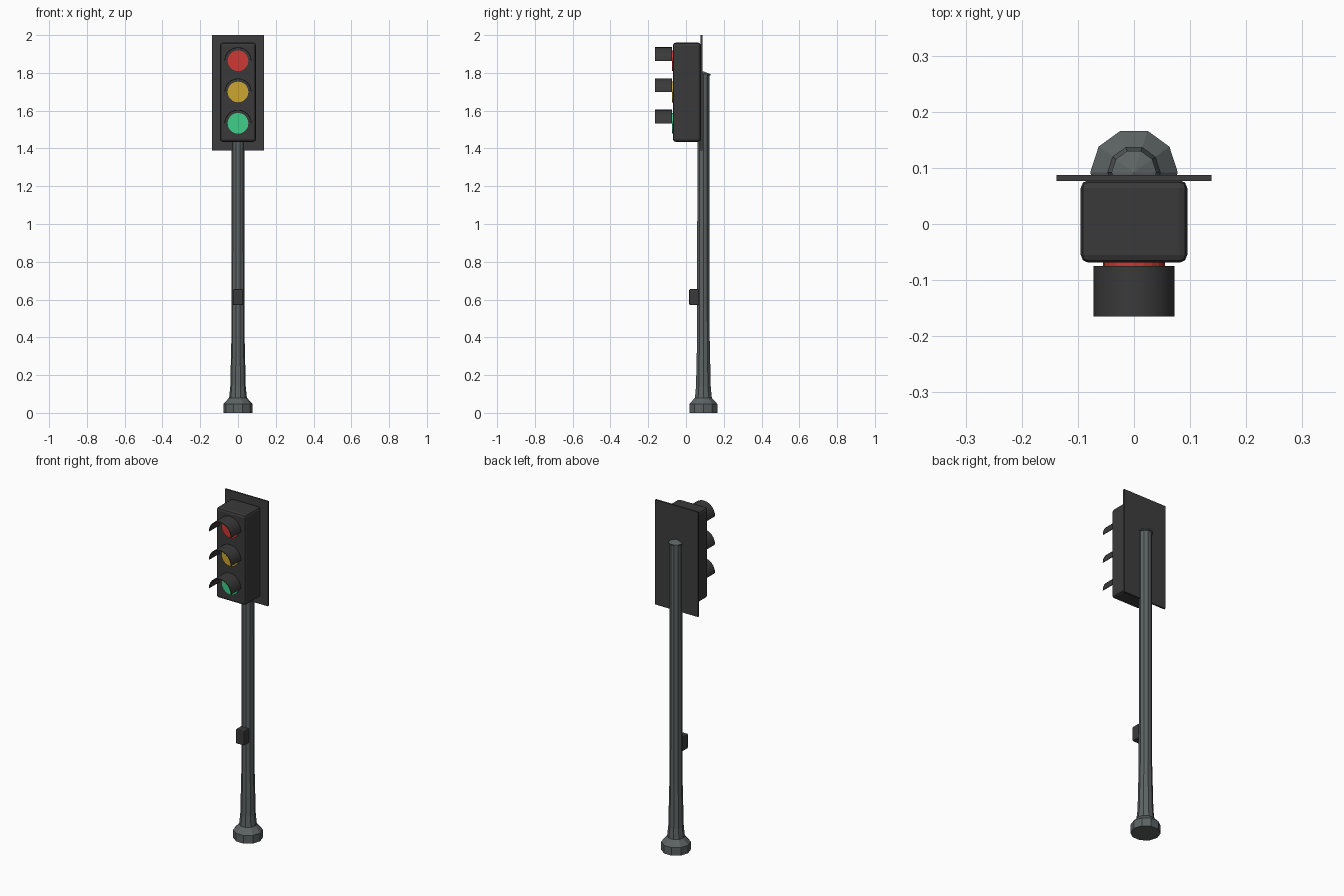
import bpy, bmesh, math
from mathutils import Matrix, Vector

cube = bpy.data.objects.get("Cube")
if cube:
    bpy.data.objects.remove(cube, do_unlink=True)


def material(name, rgb):
    m = bpy.data.materials.new(name)
    m.use_nodes = True
    color = (*rgb, 1)
    m.diffuse_color = color
    m.node_tree.nodes["Principled BSDF"].inputs["Base Color"].default_value = color
    return m


POLE = material("pole grey", (0.11, 0.125, 0.125))
DARK = material("housing charcoal", (0.042, 0.042, 0.042))
PLATE = material("plate charcoal", (0.048, 0.048, 0.048))
RED = material("signal red", (0.62, 0.04, 0.035))
AMBER = material("signal amber", (0.6, 0.38, 0.03))
GREEN = material("signal green", (0.05, 0.62, 0.25))


def finish(name, bm, mat):
    bmesh.ops.recalc_face_normals(bm, faces=bm.faces)
    mesh = bpy.data.meshes.new(name)
    bm.to_mesh(mesh)
    bm.free()
    mesh.materials.append(mat)
    ob = bpy.data.objects.new(name, mesh)
    bpy.context.collection.objects.link(ob)
    return ob


def box(name, low, high, mat, bevel=0):
    low, high = Vector(low), Vector(high)
    bm = bmesh.new()
    bmesh.ops.create_cube(bm, size=1)
    bmesh.ops.scale(bm, vec=high - low, verts=bm.verts)
    bmesh.ops.translate(bm, vec=(low + high) / 2, verts=bm.verts)
    if bevel:
        bmesh.ops.bevel(bm, geom=bm.edges[:], offset=bevel, segments=2,
                        profile=0.5, affect='EDGES')
    return finish(name, bm, mat)


def lathe(name, profile, y, sides, mat):
    bm = bmesh.new()
    verts = [bm.verts.new((r, 0, z)) for r, z in profile]
    edges = [bm.edges.new(pair) for pair in zip(verts, verts[1:])]
    bmesh.ops.spin(bm, geom=verts + edges, cent=(0, 0, 0), axis=(0, 0, 1),
                   angle=math.tau, steps=sides, use_merge=True)
    bmesh.ops.remove_doubles(bm, verts=bm.verts, dist=0.0001)
    bmesh.ops.translate(bm, vec=(0, y, 0), verts=bm.verts)
    return finish(name, bm, mat)


def lens(name, z, mat):
    bm = bmesh.new()
    turn = Matrix.Translation((0, -0.067, z)) @ Matrix.Rotation(math.pi / 2, 4, 'X')
    bmesh.ops.create_cone(bm, cap_ends=True, segments=20, radius1=0.055,
                          radius2=0.055, depth=0.016, matrix=turn)
    return finish(name, bm, mat)


def visor(name, z):
    # Thin half tube, open underneath
    bm = bmesh.new()
    steps = 12
    rings = []
    for i in range(steps + 1):
        a = math.pi * i / steps
        rings.append([bm.verts.new((r * math.cos(a), y, z + r * math.sin(a)))
                      for r, y in ((0.072, -0.165), (0.072, -0.075),
                                   (0.068, -0.075), (0.068, -0.165))])
    for a, b in zip(rings, rings[1:]):
        for k in range(4):
            n = (k + 1) % 4
            bm.faces.new((a[k], a[n], b[n], b[k]))
    bm.faces.new(rings[0])
    bm.faces.new(rings[-1])
    ob = finish(name, bm, DARK)
    bpy.context.view_layer.objects.active = ob
    ob.select_set(True)
    bpy.ops.object.shade_smooth_by_angle(angle=math.radians(30))
    ob.select_set(False)


# Ten-sided pole with flared foot and shallow pointed cap
lathe("pole", [(0, 0), (0.078, 0), (0.078, 0.047), (0.047, 0.08), (0.041, 0.14),
               (0.035, 0.4), (0.033, 1.785), (0.04, 1.787), (0.04, 1.793),
               (0, 1.808)], 0.092, 10, POLE)

# Signal head
box("back_plate", (-0.138, 0.077, 1.39), (0.138, 0.087, 2), PLATE)
box("signal_housing", (-0.095, -0.069, 1.435), (0.095, 0.078, 1.96), DARK, 0.014)

# Lamps with hoods
for name, z, mat in (("red", 1.864, RED), ("amber", 1.699, AMBER), ("green", 1.533, GREEN)):
    lens(name + "_lens", z, mat)
    visor(name + "_visor", z)

# Push button box on the pole
box("button_box", (-0.027, 0.017, 0.57), (0.027, 0.068, 0.655), DARK, 0.006)
